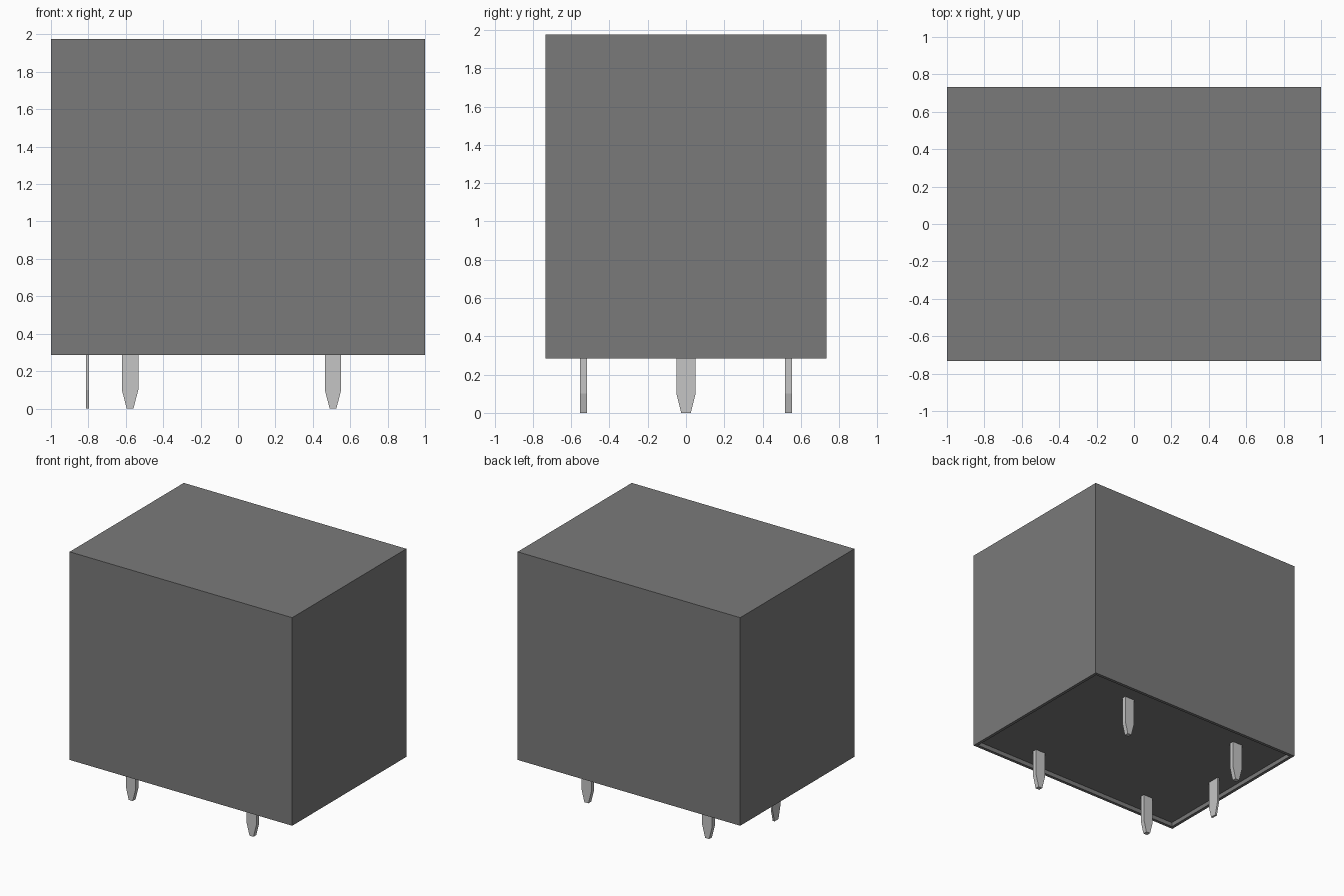
import bpy
import bmesh

cube = bpy.data.objects.get("Cube")
if cube:
    bpy.data.objects.remove(cube, do_unlink=True)


def make_material(name, value):
    mat = bpy.data.materials.new(name)
    mat.use_nodes = True
    color = (value, value, value, 1)
    mat.diffuse_color = color
    mat.node_tree.nodes["Principled BSDF"].inputs["Base Color"].default_value = color
    return mat


def add_object(name, bm, mat):
    bmesh.ops.recalc_face_normals(bm, faces=bm.faces[:])
    mesh = bpy.data.meshes.new(name)
    bm.to_mesh(mesh)
    bm.free()
    mesh.materials.append(mat)
    obj = bpy.data.objects.new(name, mesh)
    bpy.context.collection.objects.link(obj)
    return obj


dark_gray = make_material("dark gray plastic", 0.195)
silver = make_material("silver metal", 0.56)

# Housing: box with a shallow recess in the underside, leaving a thin rim
BOTTOM, TOP, RIM, RECESS = 0.285, 1.975, 0.035, 0.035
bm = bmesh.new()
bmesh.ops.create_cube(bm, size=1)
bmesh.ops.scale(bm, vec=(2, 1.465, TOP - BOTTOM), verts=bm.verts)
bmesh.ops.translate(bm, vec=(0, 0, (TOP + BOTTOM) / 2), verts=bm.verts)
floor = min(bm.faces, key=lambda f: f.calc_center_median().z)
bmesh.ops.inset_region(bm, faces=[floor], thickness=RIM)
wall = bmesh.ops.extrude_discrete_faces(bm, faces=[floor])["faces"][0]
bmesh.ops.translate(bm, vec=(0, 0, RECESS), verts=wall.verts)
add_object("housing", bm, dark_gray)


# Flat terminal pin with a tapered tip
def add_pin(name, x, y, width, tip, thickness, along_y=False):
    half, end = width / 2, tip / 2
    profile = [(-end, 0), (end, 0), (half, 0.1), (half, BOTTOM + RECESS + 0.01),
               (-half, BOTTOM + RECESS + 0.01), (-half, 0.1)]
    bm = bmesh.new()
    verts = []
    for u, z in profile:
        t = -thickness / 2
        verts.append(bm.verts.new((x + t, y + u, z) if along_y else (x + u, y + t, z)))
    face = bm.faces.new(verts)
    new = bmesh.ops.extrude_face_region(bm, geom=[face])["geom"]
    shift = (thickness, 0, 0) if along_y else (0, thickness, 0)
    bmesh.ops.translate(bm, vec=shift,
                        verts=[g for g in new if isinstance(g, bmesh.types.BMVert)])
    add_object(name, bm, silver)


for side, y in (("front", -0.535), ("back", 0.535)):
    add_pin(side + "_right_pin", -0.577, y, 0.088, 0.036, 0.036)
    add_pin(side + "_left_pin", 0.508, y, 0.088, 0.036, 0.036)
add_pin("center_pin", -0.805, 0, 0.1, 0.05, 0.016, along_y=True)
